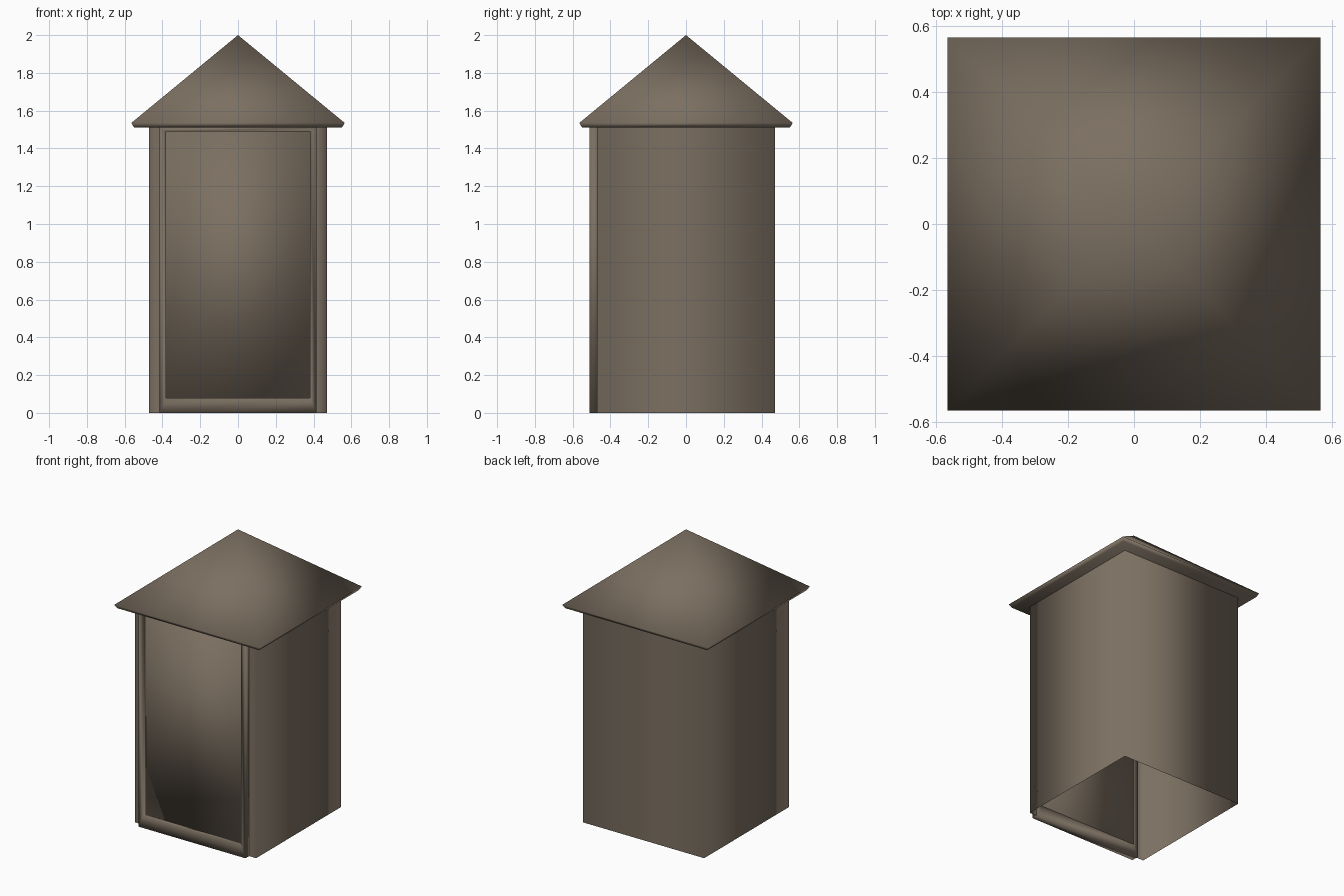
import bpy

if "Cube" in bpy.data.objects:
    bpy.data.objects.remove(bpy.data.objects["Cube"])

brown = bpy.data.materials.new("weathered brown wood")
brown.diffuse_color = (0.2, 0.16, 0.12, 1)
brown.use_nodes = True
brown.node_tree.nodes["Principled BSDF"].inputs["Base Color"].default_value = brown.diffuse_color


def make(name, verts, faces):
    """Create a fully smooth-shaded brown mesh object."""
    me = bpy.data.meshes.new(name)
    me.from_pydata(verts, [], faces)
    me.materials.append(brown)
    me.shade_smooth()
    me.update()
    ob = bpy.data.objects.new(name, me)
    bpy.context.collection.objects.link(ob)
    return ob


def square(h, z):
    return [(-h, -h, z), (h, -h, z), (h, h, z), (-h, h, z)]


def rect(h, y, z0, z1):
    return [(-h, y, z0), (h, y, z0), (h, y, z1), (-h, y, z1)]


def bridge(a, b):
    """Quads joining two four-point loops that start at indices a and b."""
    return [(a + i, a + (i + 1) % 4, b + (i + 1) % 4, b + i) for i in range(4)]


EAVE = 1.51

# Walls: open-bottomed shell with narrow front returns
path = [(-0.415, -0.47), (-0.47, -0.47), (-0.47, 0.47),
        (0.47, 0.47), (0.47, -0.47), (0.415, -0.47)]
n = len(path)
make("walls",
     [(x, y, z) for z in (0, EAVE) for x, y in path],
     [(i + 1, i, n + i, n + i + 1) for i in range(n - 1)])

# Roof: pyramid with a thin sloping lip and a flat underside
make("roof",
     square(0.55, EAVE) + square(0.565, 1.535) + [(0, 0, 2.0)],
     [(3, 2, 1, 0)] + bridge(0, 4) + [(4 + i, 4 + (i + 1) % 4, 8) for i in range(4)])

# Door frame: rectangular ring standing proud of the walls
make("door_frame",
     rect(0.415, -0.51, 0, EAVE) + rect(0.38, -0.51, 0.08, 1.49)
     + rect(0.415, -0.46, 0, EAVE) + rect(0.38, -0.46, 0.08, 1.49),
     bridge(0, 4) + bridge(4, 12) + bridge(12, 8) + bridge(8, 0))

# Door panel: thin slab recessed inside the frame
make("door_panel",
     rect(0.38, -0.475, 0.08, 1.49) + rect(0.38, -0.46, 0.08, 1.49),
     [(0, 1, 2, 3), (7, 6, 5, 4)] + bridge(4, 0))
